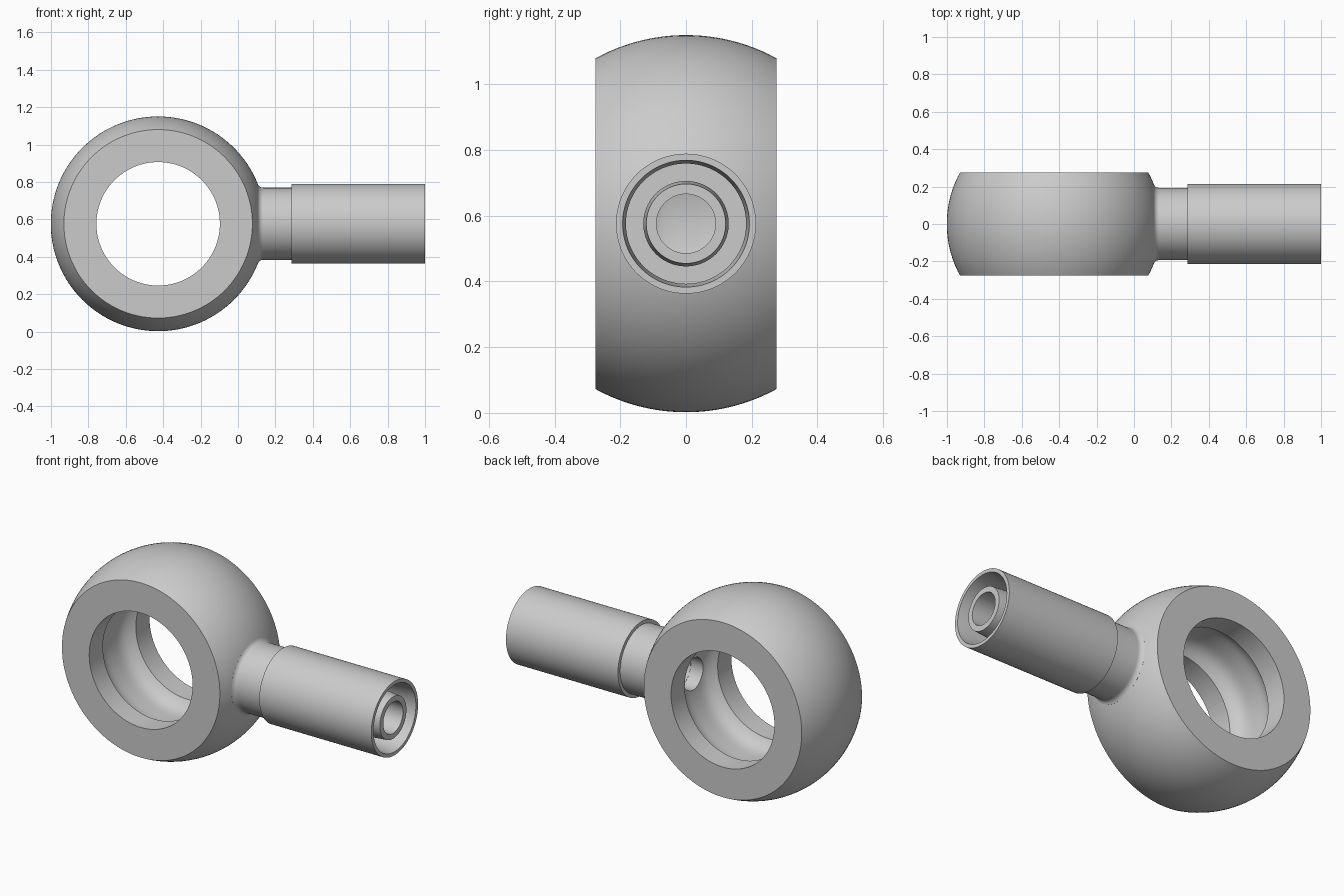
import bpy, bmesh, math
from mathutils import Vector

cube = bpy.data.objects.get("Cube")
if cube:
    bpy.data.objects.remove(cube, do_unlink=True)

CENTRE = Vector((-0.427, 0, 0.576))   # middle of the ring, on the stem axis
BALL_R, HALF_W, HOLE_R = 0.574, 0.275, 0.33
NECK_R, BORE_R, FILLET = 0.193, 0.09, 0.03

steel = bpy.data.materials.new("plain_grey_steel")
steel.use_nodes = True
steel.diffuse_color = (0.6, 0.6, 0.6, 1)
steel.node_tree.nodes["Principled BSDF"].inputs["Base Color"].default_value = (0.6, 0.6, 0.6, 1)


def lathe(name, profile, axis, segments=96):
    """Spin a closed (radius, along) profile about the x or y axis."""
    bm = bmesh.new()
    rows = []
    for i in range(segments):
        a = math.tau * i / segments
        c, s = math.cos(a), math.sin(a)
        rows.append([bm.verts.new((d, r * c, r * s) if axis == "x" else (r * c, d, r * s))
                     for r, d in profile])
    n = len(profile)
    for i in range(segments):
        p, q = rows[i], rows[(i + 1) % segments]
        for j in range(n):
            k = (j + 1) % n
            bm.faces.new((p[j], p[k], q[k], q[j]))
    bmesh.ops.recalc_face_normals(bm, faces=bm.faces)
    mesh = bpy.data.meshes.new(name)
    bm.to_mesh(mesh)
    bm.free()
    mesh.materials.append(steel)
    obj = bpy.data.objects.new(name, mesh)
    bpy.context.collection.objects.link(obj)
    obj.location = CENTRE
    return obj


def activate(obj):
    bpy.ops.object.select_all(action="DESELECT")
    obj.select_set(True)
    bpy.context.view_layer.objects.active = obj


def smooth(obj):
    activate(obj)
    bpy.ops.object.shade_smooth_by_angle(angle=math.radians(30))


# Ring: truncated ball outside, straight hole with a rounded groove inside
steps = 24
outer = []
for i in range(steps + 1):
    y = -HALF_W + 2 * HALF_W * i / steps
    outer.append((math.sqrt(BALL_R ** 2 - y * y), y))
groove = []
for i in range(steps + 1):
    t = math.cos(math.pi * i / steps)
    groove.append((HOLE_R + 0.06 * (1 - t ** 4), 0.15 * t))
ring = lathe("ring", outer + [(HOLE_R, HALF_W)] + groove + [(HOLE_R, -HALF_W)], "y", 128)

# Cross drilling from the stem into the groove
bpy.ops.mesh.primitive_cylinder_add(
    vertices=64, radius=BORE_R + 0.001, depth=0.5,
    location=CENTRE + Vector((0.45, 0, 0)), rotation=(0, math.pi / 2, 0))
drill = bpy.context.object
drill.name = "drill_cutter"
drill.hide_render = True
cut = ring.modifiers.new("cross_hole", "BOOLEAN")
cut.operation, cut.solver, cut.object = "DIFFERENCE", "EXACT", drill
activate(ring)
bpy.ops.object.modifier_apply(modifier=cut.name)
bpy.data.objects.remove(drill, do_unlink=True)
smooth(ring)

# Stem: filleted neck that continues as the slim inner tube
fr = NECK_R + FILLET
fx = math.sqrt((BALL_R + FILLET) ** 2 - fr ** 2)
start = math.atan2(fr, fx)
flare = []
for i in range(9):
    a = math.pi + start + (math.pi / 2 - start) * i / 8
    flare.append((fr + FILLET * math.sin(a), fx + FILLET * math.cos(a)))
tip = 1 - CENTRE.x
floor = 0.78
stem = lathe("stem", [(BORE_R, 0.46), (0.2, 0.46)] + flare +
             [(NECK_R, floor), (0.13, floor), (0.13, tip - 0.12),
              (0.121, tip - 0.01), (BORE_R, tip - 0.01)], "x")
smooth(stem)

# Crimp sleeve around the inner tube
sleeve = lathe("sleeve", [(0.18, 0.712), (0.213, 0.712), (0.213, tip),
                          (0.193, tip), (0.183, tip - 0.1), (0.183, 0.75)], "x")
smooth(sleeve)
